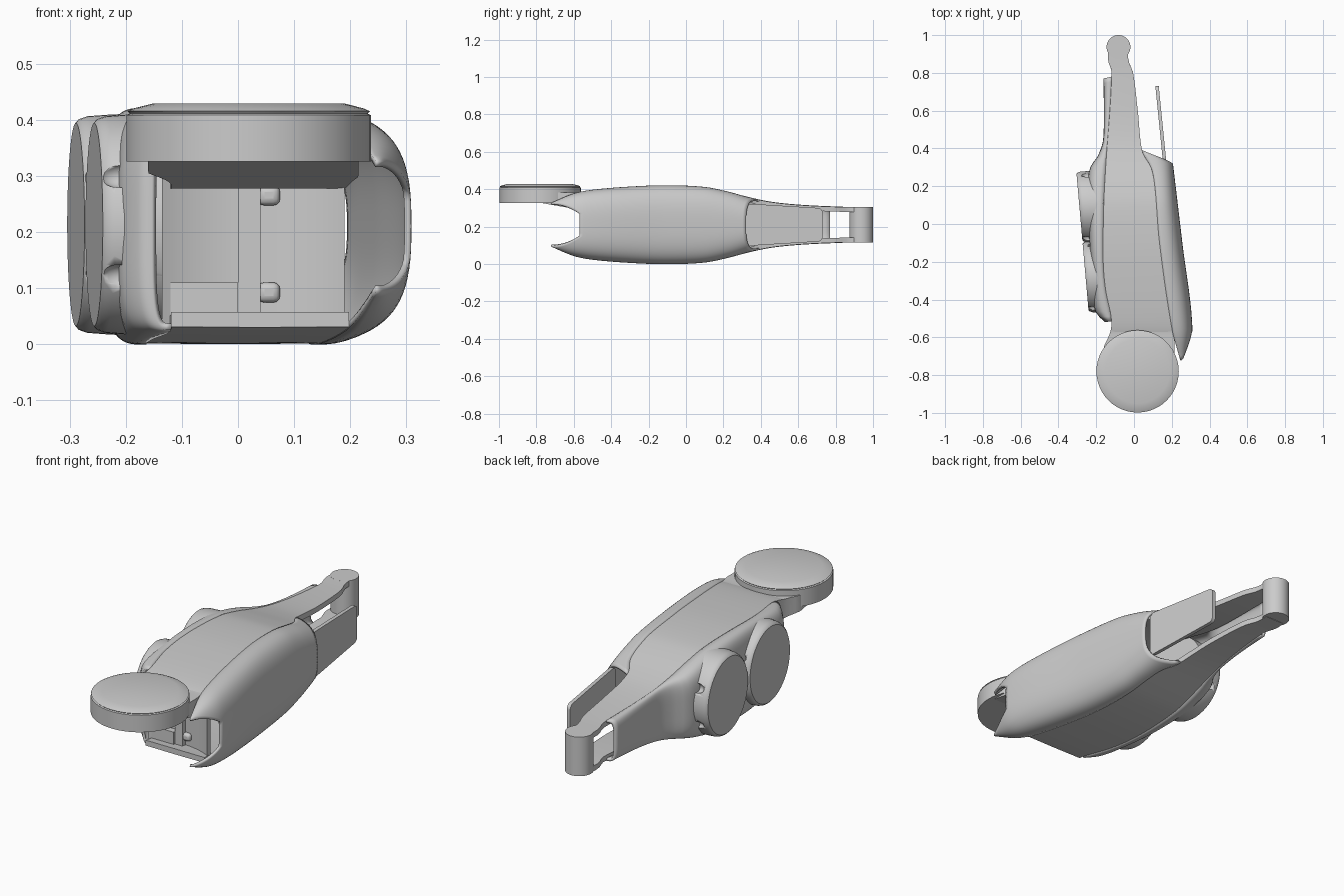
import bpy, bmesh, math
from mathutils import Vector

if "Cube" in bpy.data.objects:
    bpy.data.objects.remove(bpy.data.objects["Cube"])

ZC = 0.21  # mirror height of the limb


def curve(table, y):
    """Smooth interpolation through (y, value) pairs sorted by y."""
    y = min(max(y, table[0][0]), table[-1][0])
    n = len(table)

    def slope(k):
        a, b = table[max(k - 1, 0)], table[min(k + 1, n - 1)]
        return (b[1] - a[1]) / (b[0] - a[0])
    for i in range(n - 1):
        (y0, v0), (y1, v1) = table[i], table[i + 1]
        if y <= y1:
            d = y1 - y0
            t = (y - y0) / d
            return ((2*t**3 - 3*t*t + 1)*v0 + (t**3 - 2*t*t + t)*d*slope(i)
                    + (3*t*t - 2*t**3)*v1 + (t**3 - t*t)*d*slope(i + 1))


def steps(a, b, n):
    return [a + (b - a) * i / (n - 1) for i in range(n)]


def finish(name, bm, angle=32):
    bmesh.ops.recalc_face_normals(bm, faces=bm.faces)
    me = bpy.data.meshes.new(name)
    bm.to_mesh(me)
    bm.free()
    ob = bpy.data.objects.new(name, me)
    bpy.context.collection.objects.link(ob)
    bpy.ops.object.select_all(action='DESELECT')
    ob.select_set(True)
    bpy.context.view_layer.objects.active = ob
    bpy.ops.object.shade_smooth_by_angle(angle=math.radians(angle))
    return ob


def loft(name, rings, closed=True):
    bm = bmesh.new()
    vs = [[bm.verts.new(p) for p in r] for r in rings]
    n = len(rings[0])
    for a, b in zip(vs, vs[1:]):
        for i in range(n if closed else n - 1):
            j = (i + 1) % n
            bm.faces.new((a[i], a[j], b[j], b[i]))
    if closed:
        bm.faces.new(vs[0])
        bm.faces.new(vs[-1])
    return finish(name, bm)


def box(name, x, y, z, bevel=0.0):
    ring = lambda h: [(x[0], y[0], h), (x[1], y[0], h), (x[1], y[1], h), (x[0], y[1], h)]
    ob = loft(name, [ring(z[0]), ring(z[1])])
    if bevel:
        m = ob.modifiers.new("soft_edges", 'BEVEL')
        m.width, m.segments = bevel, 3
    return ob


def turned(name, cx, cy, profile, n=48):
    return loft(name, [[(cx + r*math.cos(2*math.pi*i/n), cy + r*math.sin(2*math.pi*i/n), z)
                        for i in range(n)] for r, z in profile])


# Shared outlines along the limb
HALF = [(-.72, .115), (-.6, .165), (-.5, .185), (-.3, .202), (-.1, .209), (.1, .2), (.22, .176),
        (.33, .147), (.45, .122), (.6, .106), (.8, .096), (.95, .095)]
SEAM_R = [(-.72, .245), (-.55, .2), (-.1, .135), (.2, .11), (.3, .09), (.38, .045), (.6, .02),
          (.8, -.005), (.87, -.03), (.95, -.03)]
SEAM_L = [(-.65, -.16), (-.57, -.125), (-.5, -.12), (-.35, -.15), (-.2, -.163), (.1, -.16),
          (.3, -.15), (.8, -.118), (.87, -.138), (.95, -.135)]
WALL_R = [(-.72, .272), (-.55, .303), (-.1, .25), (.33, .199), (.4, .19)]
WALL_L = [(-.52, -.145), (-.46, -.2), (-.3, -.215), (-.1, -.23), (.2, -.24), (.3, -.225),
          (.36, -.185), (.45, -.157), (.77, -.155)]

# Upper and lower frame plates
for name, s, front in (("upper_frame_plate", 1, -.62), ("lower_frame_plate", -1, -.54)):
    rings = []
    for y in steps(front, .93, 60):
        l, r, h = curve(SEAM_L, y), curve(SEAM_R, y), curve(HALF, y)
        rings.append([(x, y, ZC + s*z) for x, z in
                      ((l, h), ((l+r)/2, h + .001), (r, h), (r, h - .026), (l, h - .026))])
    loft(name, rings)

# Neck from the upper plate into the hip disc
neck = []
for y in steps(-.82, -.5, 16):
    l, r = (curve(SEAM_L, y), min(curve(SEAM_R, y), .215))
    top = ZC + curve(HALF, max(y, -.57)) - .001
    bottom = .335 - .18*(y + .82)
    neck.append([(l, y, top), (r, y, top), (r, y, bottom), (l, y, bottom)])
loft("hip_neck", neck)


# Curved side shells with open ends
def shell(name, seam, wall, power, front, back, thick):
    cols = []
    for a in steps(-math.pi/2, math.pi/2, 41):
        u = max(math.cos(a), 0)**power
        v = math.copysign(abs(math.sin(a))**power, a)
        col = []
        for y in steps(front(abs(v)), back(u), 50):
            xs, xw = curve(seam, y), curve(wall, y)
            col.append((xs + (xw - xs)*u, y, ZC + v*(curve(HALF, y) - .004)))
        cols.append(col)
    ob = loft(name, cols, closed=False)
    m = ob.modifiers.new("thickness", 'SOLIDIFY')
    m.thickness, m.offset = thick, 0
    return ob


shell("right_shell", SEAM_R, WALL_R, .72,
      lambda v: -.57 - .15*max(0, (v - .35)/.65), lambda u: .39 - .07*u, .012)
shell("left_shell", SEAM_L, WALL_L, .5, lambda v: -.515, lambda u: .78 - .01*u, .012)

# Hip disc and end knuckle
turned("hip_disc", .019, -.78, [(.218, .325), (.218, .408), (.212, .411), (.216, .415),
                                (.205, .42), (.17, .429)])
turned("end_knuckle", -.082, .937, [(.063, .116), (.063, .306)], 40)

# Two round side pods on a slanted plane
dents = []
for k, cy in enumerate((.09, -.28)):
    rings = []
    for d, r in ((0, .181), (.006, .188), (.02, .193), (.06, .196), (.13, .199)):
        ring = []
        for i in range(64):
            t = 2*math.pi*i/64
            y = cy + r*.97*math.cos(t)
            ring.append((-.281 - .088*y + d, y, ZC + .003 + r*math.sin(t)))
        rings.append(ring)
    pod = loft("side_pod_%d" % (k + 1), rings)
    # Oval dents in the pod flanks
    for e in (-1, 1):
        for s in (-1, 1):
            bm = bmesh.new()
            bmesh.ops.create_uvsphere(bm, u_segments=20, v_segments=12, radius=1)
            for v in bm.verts:
                v.co = Vector((v.co.x*.035 - .235 - .088*cy, v.co.y*.022 + cy + e*.17,
                               v.co.z*.022 + ZC + s*.09))
            cut = finish("dent_cutter", bm)
            cut.hide_render = True
            cut.hide_set(True)
            m = pod.modifiers.new("dent", 'BOOLEAN')
            m.operation, m.object, m.solver = 'DIFFERENCE', cut, 'EXACT'

# Concave front wall behind the hip
wall_y = lambda x: -.78 + math.sqrt(.32**2 - (x - .02)**2)
loft("front_bulkhead", [[(x, wall_y(x), .035), (x, wall_y(x), .37), (x, wall_y(x) + .025, .37),
                         (x, wall_y(x) + .025, .035)] for x in steps(-.135, .19, 28)])
box("bulkhead_rib", (0, .04), (-.485, -.45), (.04, .33))
box("bulkhead_ledge", (-.12, 0), (-.495, -.455), (.05, .11))
for name, z in (("upper_tab", .265), ("lower_tab", .092)):
    box(name, (.035, .075), (-.482, -.45), (z - .018, z + .018), .012)

# Thin rounded rear panel on the right side
outline = []
for cy, sz, half, start in ((.705, 1, .09, 0), (.345, 1, .112, 90),
                            (.345, -1, .112, 180), (.705, -1, .09, 270)):
    for a in steps(start, start + 90, 7):
        t = math.radians(a)
        outline.append((cy + .025*math.cos(t), ZC + sz*(half - .025) + .025*math.sin(t)))
loft("rear_side_panel", [[(.16 - .1*(y - .35) + d, y, z) for y, z in outline] for d in (-.009, .009)])
